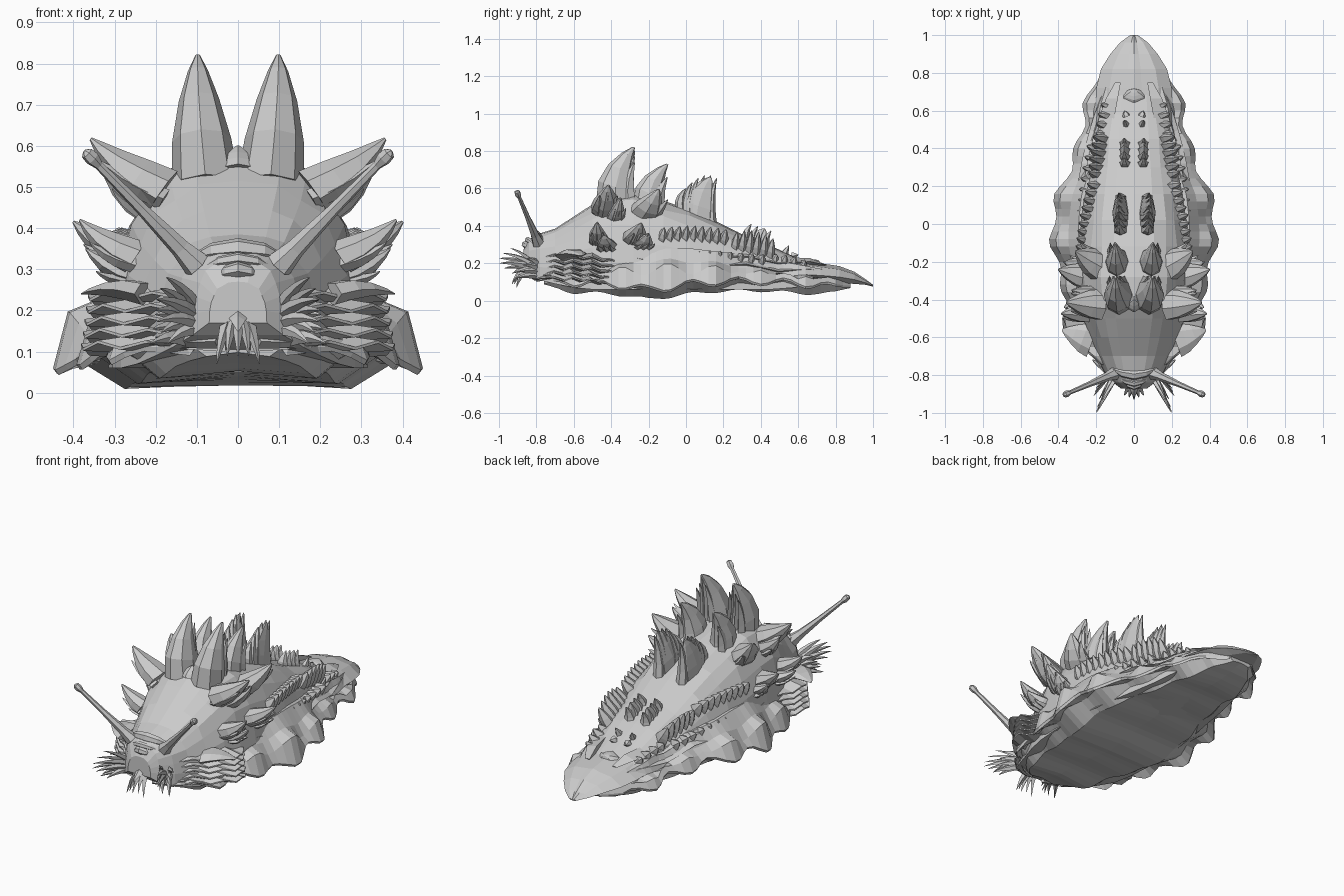
import bpy, bmesh, math
from mathutils import Vector as V

if "Cube" in bpy.data.objects:
    bpy.data.objects.remove(bpy.data.objects["Cube"])

skin = bpy.data.materials.new("grey skin")
skin.diffuse_color = (0.6, 0.6, 0.6, 1)
skin.use_nodes = True
skin.node_tree.nodes["Principled BSDF"].inputs["Base Color"].default_value = skin.diffuse_color


def lerp_table(tab, y):
    for (a, *p), (b, *q) in zip(tab, tab[1:]):
        if y <= b:
            t = max(0, (y - a) / (b - a))
            return [u + (v - u) * t for u, v in zip(p, q)]
    return list(tab[-1][1:])


def finish(name, bm):
    bmesh.ops.remove_doubles(bm, verts=bm.verts, dist=0.0004)
    bmesh.ops.recalc_face_normals(bm, faces=bm.faces)
    me = bpy.data.meshes.new(name)
    bm.to_mesh(me)
    bm.free()
    me.materials.append(skin)
    ob = bpy.data.objects.new(name, me)
    bpy.context.collection.objects.link(ob)
    return ob


def add_loft(bm, rings):
    vs = [[bm.verts.new(p) for p in r] for r in rings]
    n = len(vs[0])
    for a, b in zip(vs, vs[1:]):
        for i in range(n):
            j = (i + 1) % n
            bm.faces.new((a[i], a[j], b[j], b[i]))
    bm.faces.new(vs[0])
    bm.faces.new(vs[-1])


def add_horn(bm, base, tip, ry, rx, bend=(0, 0, 0), sides=6):
    """Curved tapering spike: ry is the half length along y, rx across."""
    base, tip, bend = V(base), V(tip), V(bend)
    d = (tip - base).normalized()
    along = V((0, 1, 0)) - d * d.y
    if along.length < 0.2:
        along = V((0, 0, 1)) - d * d.z
    along.normalize()
    across = d.cross(along)
    rings = []
    for t, s in ((0, 1), (0.3, 0.88), (0.6, 0.6), (0.85, 0.3), (1, 0.07)):
        c = base.lerp(tip, t) + bend * 4 * t * (1 - t)
        rings.append([c + along * ry * s * math.cos(k * math.tau / sides)
                      + across * rx * s * math.sin(k * math.tau / sides) for k in range(sides)])
    add_loft(bm, rings)


# body: y, half width, top, bottom
BODY = [(-0.87, .07, .27, .17), (-0.84, .11, .33, .14), (-0.78, .16, .36, .11), (-0.7, .2, .385, .09),
        (-0.6, .245, .45, .07), (-0.5, .285, .515, .06), (-0.4, .305, .575, .06), (-0.28, .315, .575, .06),
        (-0.12, .315, .535, .06), (0.02, .305, .485, .06), (0.16, .285, .425, .06), (0.3, .26, .355, .06),
        (0.45, .235, .295, .06), (0.58, .21, .235, .07), (0.7, .19, .19, .09)]
bm = bmesh.new()
rings = []
for y, w, h, b in BODY:
    ring = []
    for k in range(15):
        a = math.pi * k / 14
        c, s = math.cos(a), math.sin(a)
        m = min(k, 14 - k)
        lump = 1 + 0.025 * math.sin(m * 2.6 + y * 17) * s * (m < 6)
        ring.append((w * math.copysign(abs(c) ** 0.72, c) * lump, y, b + (h - b) * s ** 0.85 * lump))
    rings.append(ring)
add_loft(bm, rings)
finish("body", bm)

# tail: flat pointed plate
TAIL = [(0.5, .2, .25, .1), (0.62, .205, .215, .1), (0.72, .2, .2, .1), (0.82, .175, .185, .095),
        (0.9, .125, .155, .09), (0.96, .075, .115, .085), (1.0, .02, .085, .075)]
bm = bmesh.new()
add_loft(bm, [[(w, y, b + .35 * (h - b)), (w * .65, y, b + .8 * (h - b)), (w * .2, y, h - .008), (0, y, h),
               (-w * .2, y, h - .008), (-w * .65, y, b + .8 * (h - b)),
               (-w, y, b + .35 * (h - b)), (-w * .6, y, b), (w * .6, y, b)] for y, w, h, b in TAIL])
finish("tail", bm)

# wavy skirt and foot: y, outer half width, inner height, foot height
SKIRT = [(-0.76, .12, .14, .08), (-0.7, .22, .15, .06), (-0.62, .29, .16, .035), (-0.5, .33, .18, .035),
         (-0.3, .385, .21, .018), (-0.2, .41, .225, 0), (-0.1, .435, .23, .01), (0.02, .43, .23, .03),
         (0.15, .41, .215, .04), (0.28, .345, .2, .045), (0.4, .305, .18, .045), (0.5, .275, .16, .04),
         (0.62, .265, .14, .03), (0.72, .22, .12, .03), (0.8, .18, .1, .04), (0.87, .08, .08, .06)]
bm = bmesh.new()
rings = []
for i in range(42):
    y = -0.76 + i * 0.04
    w, h, low = lerp_table(SKIRT, min(y, .87))
    fade = max(0, min(1, (y + .76) / .15, (.87 - y) / .2))
    wave = math.sin(math.tau * (y + 0.16) / 0.25) * fade
    wo = w + .017 * wave
    edge = low + .06 * min(1, .3 + fade) - .02 * wave
    half = [(w * .68, h + .05), (w * .8, h * .93 + .012 * wave), (wo * .92, max(edge + .03, h * .74 + .03 * wave)),
            (wo, edge + .004), (wo * .98, edge - .008), (wo * .87, max(low + .02, edge + .01 + .02 * wave)),
            (w * .64, low + .008 * (1 - wave) * (y != -.2))]
    ring = [(x, y, z) for x, z in half] + [(0, y, low + .018)] + [(-x, y, z) for x, z in reversed(half)]
    rings.append(ring)
add_loft(bm, rings)
finish("skirt", bm)

# layered gill plates behind the head
GILL = [(-.76, .15, .0), (-.7, .21, .012), (-.65, .27, -.004), (-.6, .325, .012), (-.55, .36, -.006),
        (-.5, .365, .004), (-.45, .345, -.018), (-.4, .315, -.014), (-.34, .27, -.03)]
bm = bmesh.new()
for s in (1, -1):
    for k in range(5):
        z = .235 - .03 * k
        add_loft(bm, [[(s * (x - .12), y - .01 * k, z + .02 + dz), (s * (x + .004 * k), y, z + dz),
                       (s * (x + .004 * k), y, z + dz - .007), (s * (x - .12), y - .01 * k, z - .015 + dz)]
                      for y, x, dz in GILL])
    # leaf above the plates
    add_horn(bm, (s * .22, -.62, .24), (s * .38, -.56, .24), .09, .03, (0, 0, .012), 6)
finish("gill_plates", bm)

# big back horns in pairs, with a ribbed rear edge
bm = bmesh.new()
for s in (1, -1):
    add_horn(bm, (s * .078, -.375, .5), (s * .098, -.28, .82), .11, .082, (s * .005, -.035, .02), 8)
    for k in range(4):
        add_horn(bm, (s * (.045 + .028 * k), -.31, .53), (s * (.075 + .018 * k), -.275, .8 - .03 * abs(k - 1)),
                 .04, .018, (0, -.015, 0), 4)
    add_horn(bm, (s * .088, -.2, .5), (s * .1, -.1, .73), .09, .065, (0, -.03, .01), 8)
    add_horn(bm, (s * .12, -.15, .5), (s * .125, -.1, .66), .04, .025, (0, -.015, 0), 5)
    # ribbed crest with a solid core
    add_horn(bm, (s * .07, .05, .42), (s * .085, .13, .66), .11, .045, (0, -.01, .02), 8)
    for k in range(6):
        y = -.03 + .033 * k
        add_horn(bm, (s * .07, y, .48 - .014 * k), (s * .08, y + .03, .6 + .072 * math.sin(k * .45)),
                 .03, .048 - .005 * abs(k - 2), (0, -.015, .01), 6)
    add_horn(bm, (s * .048, .37, .28), (s * .052, .42, .385), .08, .03, (0, 0, 0), 6)
    for k in range(4):
        y = .32 + .035 * k
        add_horn(bm, (s * .048, y, .335 - .015 * k), (s * .052, y + .03, .41 - .012 * k), .025, .032, (0, -.01, 0), 5)
    for y in (.52, .57):
        add_horn(bm, (s * .04, y, .24), (s * .05, y + .03, .295 - (y - .52)), .022, .02, (0, 0, 0), 5)
add_horn(bm, (0, -.42, .54), (0, -.4, .6), .05, .05, (0, 0, 0), 6)
add_horn(bm, (0, .68, .18), (0, .71, .215), .05, .07, (0, 0, 0), 6)
finish("back_horns", bm)

# side spikes: base, tip, half length, half thickness
SPIKES = [((.18, -.43, .49), (.358, -.415, .617), .085, .06),
          ((.2, -.38, .45), (.33, -.35, .55), .05, .05),
          ((.19, -.22, .47), (.31, -.145, .595), .085, .06),
          ((.25, -.47, .33), (.385, -.475, .42), .055, .045),
          ((.25, -.28, .33), (.4, -.24, .415), .07, .05),
          ((.25, -.42, .29), (.37, -.44, .35), .06, .035),
          ((.26, -.24, .3), (.365, -.2, .36), .06, .035)]
bm = bmesh.new()
for s in (1, -1):
    for n, ((bx, by, bz), (tx, ty, tz), ry, rx) in enumerate(SPIKES):
        add_horn(bm, (s * bx, by, bz), (s * tx, ty, tz), ry, rx, (s * .008, 0, -.008), 7)
        for k in (-1, 0, 1):
            add_horn(bm, (s * bx, by + k * ry * .5, bz - .02), (s * (tx - .025), ty + k * ry * .55, tz - .055),
                     ry * .4, rx * .45, (s * .01, 0, -.005), 4)
finish("side_spikes", bm)

# combs of small teeth along the flanks: start, end, count, tooth reach out and up
COMBS = [((.28, -.13, .345), (.22, .2, .335), 9, .035, .06), ((.215, .26, .3), (.19, .45, .265), 6, .03, .09),
         ((.27, .0, .24), (.22, .4, .22), 8, .04, .03), ((.18, .47, .22), (.15, .62, .19), 4, .03, .035)]
bm = bmesh.new()
for s in (1, -1):
    for a, b, n, out, up in COMBS:
        for k in range(n):
            p = V(a).lerp(V(b), k / (n - 1))
            g = .75 + .25 * math.sin(math.pi * k / (n - 1))
            add_horn(bm, (s * (p.x - .03), p.y, p.z - .02), (s * (p.x + out * g), p.y + .015, p.z + up * g),
                     .026, .04, (s * .006, 0, .004), 5)
finish("flank_combs", bm)

# long low folds on each flank
bm = bmesh.new()
for s in (1, -1):
    for x0, z0, x1, z1 in ((.3, .29, .17, .19), (.33, .245, .2, .15)):
        rings = []
        for i in range(15):
            t = i / 14
            y, g = -.45 + 1.2 * t, math.sin(math.pi * t) ** .6
            x = x0 + (x1 - x0) * t + .03 * math.sin(math.pi * t)
            z = z0 + (z1 - z0) * t + .012 * math.sin(t * 22)
            rings.append([(s * (x - .1), y, z + .04 * g + .002), (s * (x - .07 + .08 * g), y, z),
                          (s * (x - .1), y, z - .04 * g - .002)])
        add_loft(bm, rings)
finish("flank_folds", bm)

# brow and snout ridges
bm = bmesh.new()
for y, z, w, r in ((-.8, .35, .11, .024), (-.86, .3, .055, .018), (-.845, .325, .08, .015)):
    add_loft(bm, [[(w * u, y + .03 * u * u + r * q * math.cos(a), z - .02 * u * u + r * q * math.sin(a))
                   for a in (.3, 1.35, 2.4, 3.4, 4.5, 5.5)]
                  for u, q in ((-1, .3), (-.6, .9), (0, 1.1), (.6, .9), (1, .3))])
finish("brow_ridges", bm)

# eye stalks with small bulbs
bm = bmesh.new()
for s in (1, -1):
    a, b = V((s * .1, -.79, .31)), V((s * .37, -.905, .585))
    d = (b - a).normalized()
    u = d.cross(V((0, 0, 1))).normalized()
    w = d.cross(u)
    add_loft(bm, [[a.lerp(b, t) + (u * math.cos(k * math.tau / 6) + w * math.sin(k * math.tau / 6)) * r
                   for k in range(6)]
                  for t, r in ((0, .035), (.15, .024), (.5, .015), (.88, .011), (.94, .018), (.99, .016), (1.01, .005))])
finish("eye_stalks", bm)

# feeler fans around the mouth
bm = bmesh.new()
for s in (1, -1):
    for k in range(7):
        t = k / 6
        add_horn(bm, (s * (.1 + .02 * (k % 2)), -.82, .205 - .05 * t),
                 (s * (.14 + .06 * math.sin(.6 + 2 * t)), -.91 - .09 * math.sin(math.pi * min(1, t + .1)), .28 - .16 * t),
                 .011, .018, (0, 0, .01), 4)
    for k in range(4):
        add_horn(bm, (s * .12, -.78, .19 - .02 * k), (s * (.195 + .006 * k), -.85 - .02 * k, .225 - .035 * k),
                 .014, .02, (0, 0, .01), 4)
for k in range(-2, 3):
    add_horn(bm, (k * .01, -.83, .18), (k * .026, -.93 + .012 * abs(k), .09 - .02 * (abs(k) - 1) ** 2 * (k != 0)),
             .02, .017, (0, -.01, .015), 4)
add_horn(bm, (0, -.83, .19), (0, -.92, .15), .02, .03, (0, 0, .01), 4)
finish("mouth_feelers", bm)

# lower lip folds
bm = bmesh.new()
for s in (1, -1):
    for k in range(3):
        add_horn(bm, (s * .04, -.79, .165 - .02 * k), (s * (.18 + .02 * k), -.72, .15 - .015 * k), .045, .02, (0, -.015, 0), 6)
finish("lip_folds", bm)
